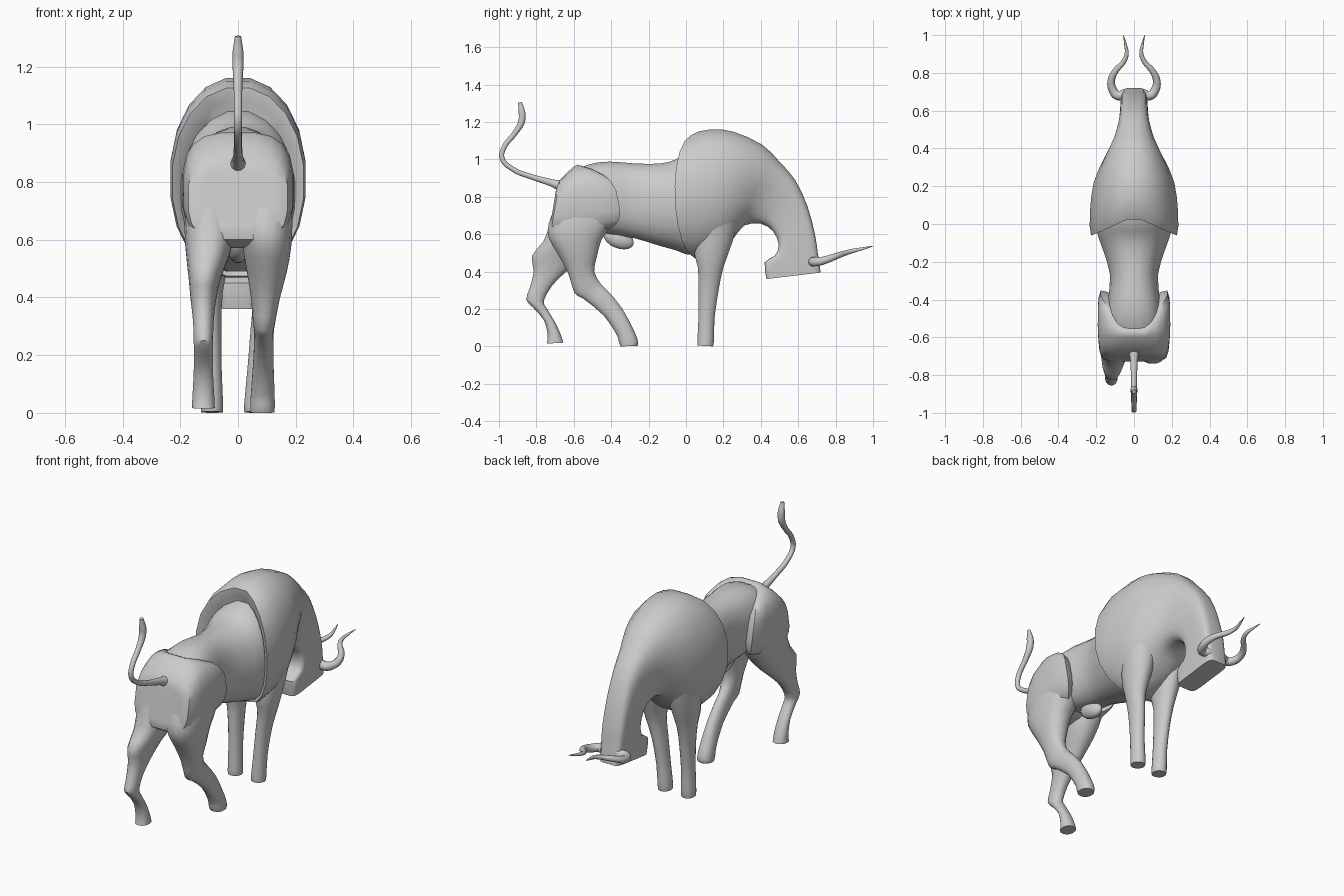
import bpy, bmesh, math
from mathutils import Vector

SIDES, STEPS = 20, 2


def power(v, e):
    return math.copysign(abs(v) ** e, v)


def blend(p, i, f):
    """Smooth interpolation between control sections i and i+1."""
    a, b, c, d = (p[max(0, min(len(p) - 1, k))] for k in (i - 1, i, i + 1, i + 2))
    return [b[k] + 0.5 * f * (c[k] - a[k] + f * (2 * a[k] - 5 * b[k] + 4 * c[k] - d[k]
            + f * (3 * (b[k] - c[k]) + d[k] - a[k]))) for k in range(len(b))]


def loft(name, sections, angle=40):
    """Section: one edge (y, z), opposite edge (y, z), half width, squareness, side bow, centre x."""
    rows = [blend(sections, i, s / STEPS) for i in range(len(sections) - 1) for s in range(STEPS)]
    rows.append(sections[-1])
    bm = bmesh.new()
    rings = []
    for y1, z1, y2, z2, w, e, bow, cx in rows:
        ring = []
        for k in range(SIDES):
            t = 2 * math.pi * (k + 0.5) / SIDES
            c, s = power(math.cos(t), e), power(math.sin(t), e)
            y = (y1 + y2) / 2 + (y1 - y2) / 2 * c + bow * abs(math.sin(t))
            ring.append(bm.verts.new((cx + w * s, y, (z1 + z2) / 2 + (z1 - z2) / 2 * c)))
        rings.append(ring)
    for a, b in zip(rings, rings[1:]):
        for k in range(SIDES):
            n = (k + 1) % SIDES
            bm.faces.new((a[k], a[n], b[n], b[k]))
    bm.faces.new(rings[0])
    bm.faces.new(rings[-1])
    bmesh.ops.recalc_face_normals(bm, faces=bm.faces)
    me = bpy.data.meshes.new(name)
    bm.to_mesh(me)
    bm.free()
    ob = bpy.data.objects.new(name, me)
    bpy.context.collection.objects.link(ob)
    smooth(ob, angle)
    return ob


def smooth(ob, angle=40):
    bpy.ops.object.select_all(action='DESELECT')
    ob.select_set(True)
    bpy.context.view_layer.objects.active = ob
    bpy.ops.object.shade_smooth_by_angle(angle=math.radians(angle))


def tube(name, points):
    """Tapered tube through (x, y, z, radius) points."""
    cu = bpy.data.curves.new(name, 'CURVE')
    cu.dimensions = '3D'
    cu.bevel_depth, cu.bevel_resolution, cu.resolution_u = 1.0, 3, 5
    cu.use_fill_caps = True
    sp = cu.splines.new('BEZIER')
    sp.bezier_points.add(len(points) - 1)
    for bp, p in zip(sp.bezier_points, points):
        bp.co, bp.radius = p[:3], p[3]
        bp.handle_left_type = bp.handle_right_type = 'AUTO'
    ob = bpy.data.objects.new(name, cu)
    bpy.context.collection.objects.link(ob)
    return ob


# Shoulder hump, neck and blunt head in one sweep
loft("shoulders_neck_head", [
    (0.06, 1.05, 0.08, 0.52, 0.18, 1, -0.08, 0),
    (0.04, 1.13, 0.06, 0.47, 0.230, 0.95, -0.11, 0),
    (0.14, 1.165, 0.10, 0.47, 0.236, 0.95, -0.06, 0),
    (0.26, 1.15, 0.17, 0.50, 0.215, 0.92, 0, 0),
    (0.41, 1.08, 0.25, 0.57, 0.160, 0.85, 0, 0),
    (0.50, 0.99, 0.31, 0.645, 0.115, 0.75, 0, 0),
    (0.585, 0.89, 0.40, 0.655, 0.085, 0.6, 0, 0),
    (0.65, 0.75, 0.465, 0.615, 0.075, 0.5, 0, 0),
    (0.69, 0.60, 0.495, 0.545, 0.072, 0.4, 0, 0),
    (0.705, 0.50, 0.475, 0.485, 0.069, 0.35, 0, 0),
    (0.712, 0.46, 0.420, 0.450, 0.067, 0.3, 0, 0),
    (0.72, 0.395, 0.43, 0.36, 0.063, 0.3, 0, 0)])

# Barrel with narrow waist
loft("barrel", [
    (0.10, 1.06, 0.08, 0.485, 0.19, 0.9, 0, 0),
    (0.0, 1.035, 0.0, 0.49, 0.20, 0.9, 0, 0),
    (-0.06, 1.00, -0.05, 0.51, 0.195, 0.9, 0, 0),
    (-0.14, 0.98, -0.14, 0.535, 0.165, 0.9, 0, 0),
    (-0.27, 0.98, -0.27, 0.575, 0.128, 0.85, 0, 0),
    (-0.41, 0.99, -0.41, 0.60, 0.14, 0.8, 0, 0),
    (-0.52, 0.975, -0.50, 0.62, 0.15, 0.8, 0, 0),
    (-0.62, 0.93, -0.60, 0.65, 0.13, 0.8, 0, 0)])

# Boxy haunches, front edge swept forward on the flanks
loft("haunches", [
    (-0.695, 0.84, -0.725, 0.65, 0.12, 0.6, 0, 0),
    (-0.675, 0.89, -0.725, 0.60, 0.172, 0.6, 0, 0),
    (-0.60, 0.965, -0.66, 0.57, 0.190, 0.65, 0.02, 0),
    (-0.585, 0.97, -0.56, 0.585, 0.193, 0.65, 0.11, 0),
    (-0.57, 0.95, -0.50, 0.61, 0.178, 0.65, 0.175, 0),
    (-0.57, 0.92, -0.52, 0.64, 0.11, 0.7, 0.16, 0)])

# Right hind leg, stepping forward
loft("hind_leg_right", [
    (-0.39, 0.80, -0.68, 0.80, 0.08, 0.8, 0, 0.095),
    (-0.385, 0.68, -0.735, 0.66, 0.093, 0.8, 0, 0.096),
    (-0.45, 0.57, -0.735, 0.58, 0.085, 0.85, 0, 0.10),
    (-0.475, 0.48, -0.69, 0.50, 0.070, 0.9, 0, 0.10),
    (-0.49, 0.40, -0.63, 0.39, 0.050, 0.9, 0, 0.095),
    (-0.455, 0.335, -0.597, 0.285, 0.038, 0.9, 0, 0.09),
    (-0.42, 0.30, -0.55, 0.255, 0.034, 0.9, 0, 0.09),
    (-0.345, 0.21, -0.44, 0.165, 0.035, 0.9, 0, 0.088),
    (-0.28, 0.09, -0.37, 0.06, 0.041, 0.9, 0, 0.086),
    (-0.255, 0.025, -0.36, 0.025, 0.043, 0.9, 0, 0.085),
    (-0.26, 0.003, -0.35, 0.0, 0.042, 0.9, 0, 0.085)])

# Left hind leg, set back
loft("hind_leg_left", [
    (-0.40, 0.78, -0.70, 0.78, 0.08, 0.8, 0, -0.095),
    (-0.43, 0.64, -0.735, 0.64, 0.088, 0.8, 0, -0.098),
    (-0.50, 0.53, -0.765, 0.56, 0.075, 0.85, 0, -0.105),
    (-0.57, 0.46, -0.825, 0.485, 0.057, 0.9, 0, -0.115),
    (-0.65, 0.39, -0.815, 0.40, 0.045, 0.9, 0, -0.12),
    (-0.715, 0.325, -0.837, 0.31, 0.036, 0.9, 0, -0.12),
    (-0.76, 0.245, -0.855, 0.25, 0.034, 0.9, 0, -0.12),
    (-0.745, 0.205, -0.82, 0.21, 0.033, 0.9, 0, -0.12),
    (-0.70, 0.13, -0.76, 0.14, 0.034, 0.9, 0, -0.12),
    (-0.67, 0.065, -0.74, 0.06, 0.038, 0.9, 0, -0.12),
    (-0.655, 0.02, -0.745, 0.015, 0.040, 0.9, 0, -0.12)])

# Straight front legs
for side, top_x, foot_x in (("left", -0.10, -0.09), ("right", 0.10, 0.06)):
    mid = foot_x * 0.45 + top_x * 0.55
    loft("front_leg_" + side, [
        (0.145, 0.0, 0.062, 0.005, 0.038, 1, 0, foot_x),
        (0.150, 0.03, 0.060, 0.03, 0.039, 1, 0, foot_x),
        (0.153, 0.15, 0.066, 0.15, 0.036, 1, 0, foot_x * 0.8 + top_x * 0.2),
        (0.175, 0.30, 0.067, 0.30, 0.038, 1, 0, mid),
        (0.200, 0.42, 0.063, 0.42, 0.048, 1, 0, top_x),
        (0.250, 0.56, 0.045, 0.49, 0.068, 1, 0, top_x),
        (0.280, 0.68, 0.050, 0.60, 0.085, 1, 0, top_x)])

# Sheath under the belly
bpy.ops.mesh.primitive_uv_sphere_add(segments=16, ring_count=10, location=(0, -0.36, 0.575))
sheath = bpy.context.object
sheath.name = "belly_sheath"
sheath.scale = (0.038, 0.085, 0.05)
sheath.rotation_euler.x = math.radians(-22)
smooth(sheath)

# Raised tail
tube("tail", [(0, -0.66, 0.855, 0.032), (0, -0.72, 0.875, 0.020), (0, -0.82, 0.905, 0.015),
              (0, -0.93, 0.95, 0.014), (0, -0.983, 1.005, 0.014), (0, -0.975, 1.06, 0.014),
              (0, -0.915, 1.14, 0.015), (0, -0.88, 1.20, 0.019), (0, -0.877, 1.25, 0.019),
              (0, -0.888, 1.305, 0.011)])

# Curling horns, mirrored
for side, s in (("left", -1), ("right", 1)):
    tube("horn_" + side, [(s * x, y, z, r) for x, y, z, r in (
        (0.045, 0.69, 0.455, 0.026), (0.085, 0.68, 0.452, 0.025), (0.112, 0.71, 0.453, 0.023),
        (0.120, 0.76, 0.467, 0.020), (0.098, 0.81, 0.485, 0.017), (0.058, 0.855, 0.500, 0.014),
        (0.039, 0.90, 0.513, 0.011), (0.045, 0.95, 0.524, 0.007), (0.056, 0.998, 0.536, 0.002))])
